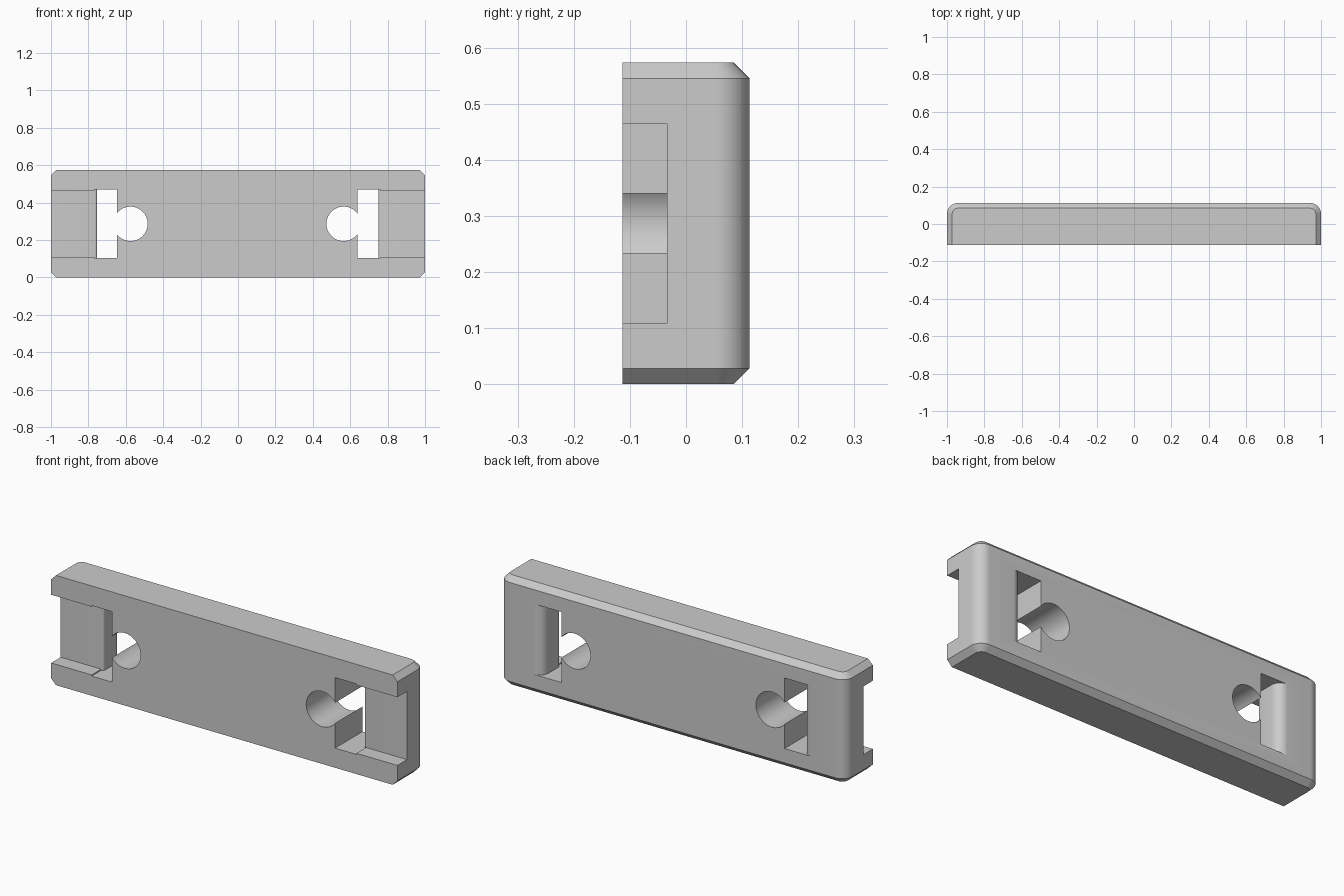
import bpy, bmesh, math
from mathutils import Matrix

cube = bpy.data.objects.get("Cube")
if cube:
    bpy.data.objects.remove(cube, do_unlink=True)

D = 0.113           # half depth
H = 0.573           # height
CH = 0.028          # chamfer along top and bottom
MID = H / 2


def arc(cx, cy, r, a0, a1, n=12):
    return [(cx + r * math.cos(math.radians(a0 + (a1 - a0) * i / n)),
             cy + r * math.sin(math.radians(a0 + (a1 - a0) * i / n))) for i in range(n + 1)]


def make_object(name, bm):
    bmesh.ops.recalc_face_normals(bm, faces=bm.faces[:])
    mesh = bpy.data.meshes.new(name)
    bm.to_mesh(mesh)
    bm.free()
    obj = bpy.data.objects.new(name, mesh)
    bpy.context.collection.objects.link(obj)
    return obj


def loft(name, layers):
    """Skin a stack of (outline, z) layers and cap both ends."""
    bm = bmesh.new()
    rings = [[bm.verts.new((x, y, z)) for x, y in pts] for pts, z in layers]
    for low, high in zip(rings, rings[1:]):
        for i in range(len(low)):
            j = (i + 1) % len(low)
            bm.faces.new((low[i], low[j], high[j], high[i]))
    bm.faces.new(rings[0])
    bm.faces.new(rings[-1])
    return make_object(name, bm)


def outline(inset):
    """Plan of the block: square at the front, rounded at the back."""
    r = 0.06 - inset
    x, y = 1 - inset, D - inset
    right = [(x, -D)] + arc(x - r, y - r, r, 0, 90)
    return right + [(-px, py) for px, py in reversed(right)]


# Main block with chamfered top and bottom
body = loft("connector_block", [(outline(CH), 0), (outline(0), CH),
                                (outline(0), H - CH), (outline(CH), H)])

cutters = []
for side, inner, outer, hole_x in ((1, 0.64, 0.75, 0.565), (-1, 0.648, 0.753, 0.575)):
    # Open recess at the end of the front
    recess = [(0.7, -0.2), (1.1, -0.2), (1.1, -0.034), (0.7, -0.034)]
    # Through slot with a rounded strap bar on its outer side
    slot = ([(inner, -0.2), (outer + 0.013, -0.2)]
            + arc(outer + 0.013, -0.021, 0.013, 270, 180, 6)
            + arc(outer + 0.05, D - 0.05, 0.05, 180, 90)
            + [(outer + 0.05, 0.2), (inner, 0.2)])
    for name, pts, half in (("recess_cutter", recess, 0.178), ("slot_cutter", slot, 0.184)):
        pts = [(side * x, y) for x, y in pts]
        cutters.append(loft(name, [(pts, MID - half), (pts, MID + half)]))
    # Round hole opening into the slot
    bm = bmesh.new()
    bmesh.ops.create_cone(bm, cap_ends=True, segments=64, radius1=0.092, radius2=0.092, depth=0.5,
                          matrix=Matrix.Translation((side * hole_x, 0, MID))
                          @ Matrix.Rotation(math.pi / 2, 4, 'X'))
    cutters.append(make_object("hole_cutter", bm))

# Cut the openings, then drop the cutters
bpy.context.view_layer.objects.active = body
for cutter in cutters:
    cutter.hide_render = True
    mod = body.modifiers.new("cut", 'BOOLEAN')
    mod.operation = 'DIFFERENCE'
    mod.solver = 'EXACT'
    mod.object = cutter
    bpy.ops.object.modifier_apply(modifier=mod.name)
    bpy.data.objects.remove(cutter, do_unlink=True)

# Single grey finish
grey = bpy.data.materials.new("light_grey")
grey.use_nodes = True
color = (0.6, 0.6, 0.6, 1)
grey.diffuse_color = color
grey.node_tree.nodes["Principled BSDF"].inputs["Base Color"].default_value = color
body.data.materials.clear()
body.data.materials.append(grey)

bpy.ops.object.select_all(action='DESELECT')
body.select_set(True)
bpy.context.view_layer.objects.active = body
bpy.ops.object.shade_smooth_by_angle(angle=math.radians(30))
